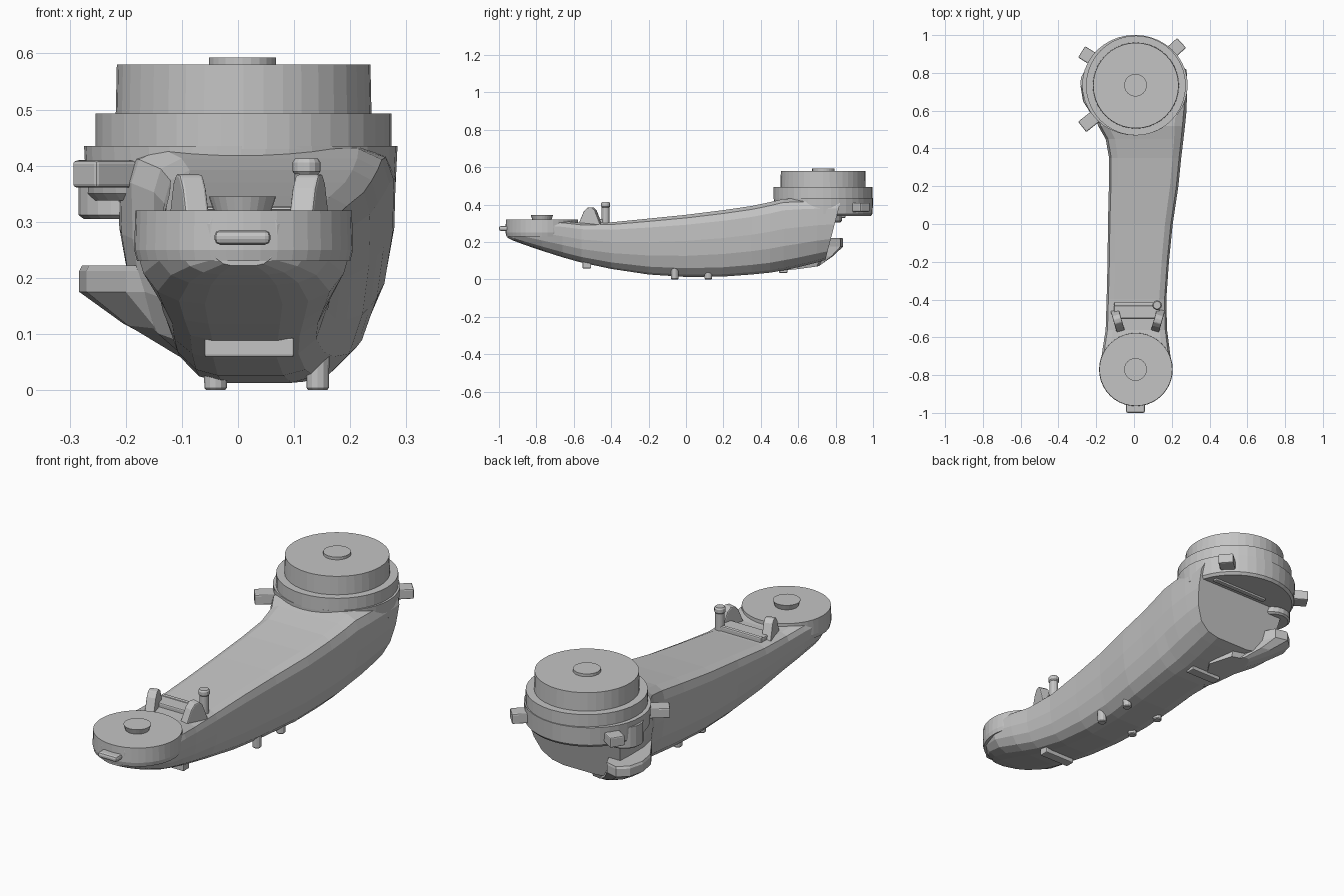
import bpy, bmesh, math
from mathutils import Matrix, Vector

if "Cube" in bpy.data.objects:
    bpy.data.objects.remove(bpy.data.objects["Cube"])

grey = bpy.data.materials.new("light grey")
grey.diffuse_color = (0.55, 0.55, 0.55, 1)
grey.use_nodes = True
grey.node_tree.nodes["Principled BSDF"].inputs["Base Color"].default_value = grey.diffuse_color


def finish(name, bm, bevel=0.0):
    bmesh.ops.recalc_face_normals(bm, faces=bm.faces)
    me = bpy.data.meshes.new(name)
    bm.to_mesh(me)
    bm.free()
    me.materials.append(grey)
    ob = bpy.data.objects.new(name, me)
    bpy.context.collection.objects.link(ob)
    if bevel:
        m = ob.modifiers.new("bevel", 'BEVEL')
        m.width = bevel
        m.segments = 2
    return ob


def loft(name, rings, bevel=0.0):
    bm = bmesh.new()
    rows = [[bm.verts.new(p) for p in r] for r in rings]
    n = len(rows[0])
    for a, b in zip(rows, rows[1:]):
        for i in range(n):
            bm.faces.new((a[i], a[(i + 1) % n], b[(i + 1) % n], b[i]))
    bm.faces.new(rows[0])
    bm.faces.new(rows[-1])
    return finish(name, bm, bevel)


def circle(cx, cy, z, r, n=40, sx=1.0):
    return [(cx + sx * r * math.cos(2 * math.pi * i / n), cy + r * math.sin(2 * math.pi * i / n), z)
            for i in range(n)]


def drum(name, cx, cy, levels, n=40, sx=1.0):
    return loft(name, [circle(cx, cy, z, r, n, sx) for z, r in levels])


def box(name, c, size, rot=0.0, bevel=0.006):
    bm = bmesh.new()
    mat = Matrix.Translation(Vector(c)) @ Matrix.Rotation(rot, 4, 'Z') @ Matrix.Diagonal((*size, 1))
    bmesh.ops.create_cube(bm, size=1, matrix=mat)
    return finish(name, bm, bevel)


# curved arm: cross-sections along y (y, left, right, bottom, top, slant)
HALF = [(.32, 0), (.2, .035), (.1, .14), (.035, .34), (.005, .58), (0, .84), (.03, .95), (.12, 1)]
SHAPE = HALF + [(1 - u, v) for u, v in reversed(HALF)]
stations = [
    (-.955, -.05, .07, .222, .31, 0), (-.92, -.11, .13, .206, .312, 0),
    (-.87, -.152, .172, .187, .315, 0), (-.77, -.182, .202, .153, .315, 0),
    (-.66, -.166, .188, .118, .312, 0), (-.56, -.15, .175, .09, .302, 0),
    (-.4, -.145, .171, .056, .305, 0), (-.2, -.14, .185, .026, .325, 0),
    (0, -.138, .205, .013, .345, 0), (.2, -.133, .235, .015, .37, 0),
    (.35, -.132, .25, .026, .392, 0), (.45, -.15, .262, .036, .413, 0),
    (.52, -.19, .27, .048, .43, 0), (.6, -.21, .278, .065, .433, 0),
    (.7, -.214, .281, .09, .433, 0), (.745, -.212, .279, .104, .433, .26)]
rings = []
for y, l, r, b, t, k in stations:
    rings.append([(l + (r - l) * u, y + k * v * (t - b), b + (t - b) * v) for u, v in SHAPE])
loft("arm_body", rings)

# large joint: skirt, ring, disc, hub
drum("large_joint_skirt", .005, .735, [(.338, .252), (.35, .262), (.435, .266)], sx=1.05)
drum("large_joint_ring", .01, .733, [(.43, .264), (.493, .264)])
drum("large_joint_disc", .01, .733, [(.49, .228), (.58, .226)])
drum("large_joint_hub", .008, .735, [(.575, .06), (.593, .06)], 24)

# small joint: cap and hub
drum("small_joint_cap", .01, -.77, [(.23, .19), (.25, .195), (.32, .193)])
drum("small_joint_hub", .008, -.77, [(.315, .05), (.345, .06)], 24)
box("front_nub", (.008, -.972, .272), (.1, .056, .026), 0, .01)

# lower claw and upper boss facing each other on the left
top = [(-.1, .44), (-.2, .54), (-.27, .65), (-.283, .73), (-.265, .8), (-.22, .84), (-.16, .825),
       (-.13, .76), (.0, .74), (.05, .6)]
low = [(-.05, .44), (-.08, .5), (-.105, .6), (-.11, .66), (-.1, .7), (-.085, .72), (-.06, .72),
       (-.04, .71), (.0, .7), (.05, .6)]


def lerp_ring(f, z, zy):
    return [(a[0] + (b[0] - a[0]) * f, a[1] + (b[1] - a[1]) * f, z + zy * (a[1] - .65))
            for a, b in zip(top, low)]


loft("claw", [lerp_ring(.03, .222, 0), lerp_ring(0, .212, 0), lerp_ring(0, .175, 0),
              lerp_ring(.45, .115, .05), lerp_ring(1, .06, .1)])
drum("claw_boss", -.2, .75, [(.305, .075), (.312, .084), (.41, .084)], 20)

# clips around the skirt
for i, (x, y) in enumerate([(-.235, .545), (-.235, .885), (.215, .925)]):
    box(f"skirt_clip_{i}", (x, y, .385), (.1, .07, .048), math.atan2(y - .735, x - .005))

# rib under the large joint
box("underside_rib", (.07, .84, .338), (.3, .025, .02))

# bars and studs under the arm
for i, (y, z) in enumerate([(-.53, .076), (.52, .052)]):
    box(f"underside_bar_{i}", (.02, y, z), (.16, .045, .034), 0, .004)
for i, (x, y) in enumerate([(-.04, -.06), (-.04, .12), (.142, -.06), (.142, .12)]):
    drum(f"underside_stud_{i}", x, y, [(0, .017), (.004, .02), (.06, .021)], 12)


# bracket on top near the small joint
def ear(name, x, rot):
    prof = [(-.075, .29), (-.045, .36), (-.025, .383), (0, .386), (.018, .37), (.05, .29)]
    m = Matrix.Translation((x, -.5, 0)) @ Matrix.Rotation(rot, 4, 'Z')
    loft(name, [[m @ Vector((dx, y, z)) for y, z in prof] for dx in (-.022, .022)], .005)


ear("bracket_ear_left", -.09, .28)
ear("bracket_ear_right", .13, -.28)
box("bracket_bridge", (.015, -.465, .305), (.24, .07, .036))
box("bracket_back_strip", (.015, -.425, .305), (.24, .02, .044))
drum("bracket_pin", .122, -.43, [(.29, .021), (.385, .021), (.39, .025), (.406, .025), (.413, .02)], 14)
